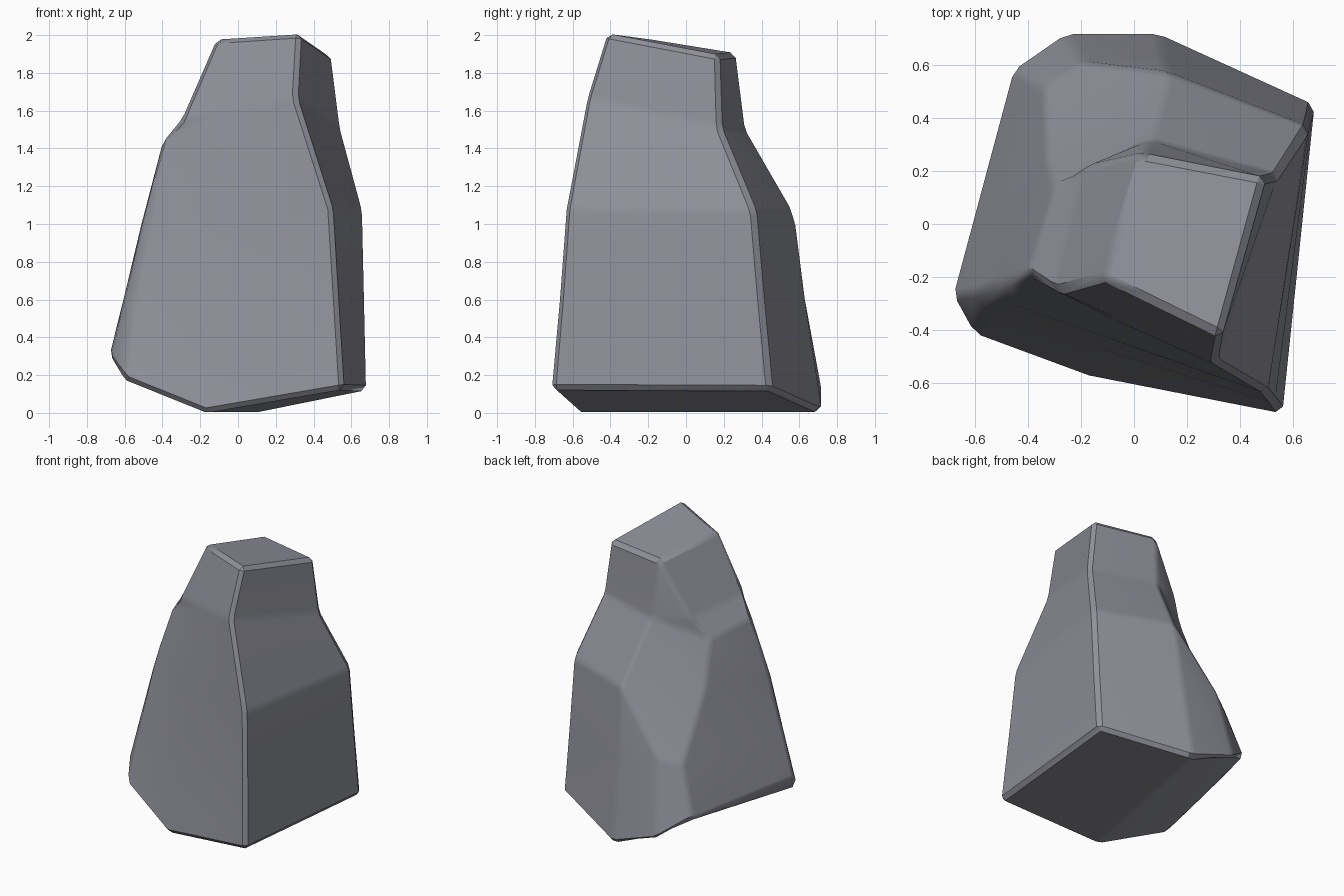
import bpy, bmesh
from mathutils import Vector

if "Cube" in bpy.data.objects:
    bpy.data.objects.remove(bpy.data.objects["Cube"])

# Vertical edge lines of the boulder, each listed from top to bottom.
# Repeated or shared points weld together, so lines can merge and split.
front_right = [(.33, -.425, 2.01), (.31, -.53, 1.67), (.31, -.53, 1.67),
               (.50, -.64, 1.08), (.53, -.675, .6), (.56, -.715, .125)]
back_right = [(.495, .175, 1.895), (.545, .185, 1.51), (.545, .185, 1.51),
              (.66, .365, 1.07), (.67, .405, .6), (.68, .45, .12)]
back_mid = [(.03, .265, 1.905), (.06, .318, 1.5), (.06, .318, 1.5),
            (.13, .57, 1.07), (.11, .63, .6), (.09, .72, 0)]
back_groove = back_mid[:4] + [(-.2, .61, .65), (-.26, .72, .12)]
left_groove = [back_mid[0], (-.19, .215, 1.52), (-.3, .14, 1.37),
               (-.33, .25, 1.06), (-.34, .52, .61), (-.46, .585, .27)]
left_front = [(-.12, -.205, 1.98), (-.30, -.255, 1.56), (-.405, -.185, 1.44),
              (-.52, -.225, 1.0), (-.61, -.255, .62), (-.685, -.27, .31)]
front_left = left_front[:3] + [(-.475, -.295, 1.0), (-.55, -.335, .6), (-.605, -.415, .175)]
# Front middle line lies between the two front corners, then dips to the ground
front_mid = [tuple(Vector(a).lerp(Vector(b), .62))
             for a, b in zip(front_right, front_left)]
front_mid[2] = front_mid[1]
front_mid[5] = (-.17, -.575, 0)

columns = [front_right, back_right, back_mid, back_groove,
           left_groove, left_front, front_left, front_mid]

bm = bmesh.new()
welded = {}


def face(points):
    """Add a face, welding repeated points."""
    points = list(dict.fromkeys(points))
    if len(points) > 2:
        for p in points:
            if p not in welded:
                welded[p] = bm.verts.new(p)
        bm.faces.new([welded[p] for p in points])


# Skin the lines, cap the top and close the keel-shaped underside
for a, b in zip(columns, columns[1:] + columns[:1]):
    for k in range(5):
        face([a[k], a[k + 1], b[k + 1], b[k]])
face([c[0] for c in columns])
base = [c[5] for c in columns]
for corners in ((7, 0, 1, 2), (7, 2, 6), (2, 3, 4), (2, 4, 6), (4, 5, 6)):
    face([base[i] for i in corners])
bmesh.ops.recalc_face_normals(bm, faces=bm.faces)
mesh = bpy.data.meshes.new("boulder")
bm.to_mesh(mesh)
bm.free()
boulder = bpy.data.objects.new("boulder", mesh)
bpy.context.collection.objects.link(boulder)

# Slate grey stone
stone = bpy.data.materials.new("slate_grey")
stone.diffuse_color = (.28, .285, .325, 1)
stone.use_nodes = True
stone.node_tree.nodes["Principled BSDF"].inputs["Base Color"].default_value = stone.diffuse_color
mesh.materials.append(stone)

# Chipped edges between flat-looking panels
bevel = boulder.modifiers.new("chipped_edges", 'BEVEL')
bevel.width = .026
bevel.segments = 1
bevel.limit_method = 'ANGLE'
bevel.angle_limit = .2

bpy.context.view_layer.objects.active = boulder
boulder.select_set(True)
bpy.ops.object.modifier_apply(modifier=bevel.name)
bpy.ops.object.shade_smooth_by_angle()
weighted = boulder.modifiers.new("panel_normals", 'WEIGHTED_NORMAL')
weighted.keep_sharp = True
